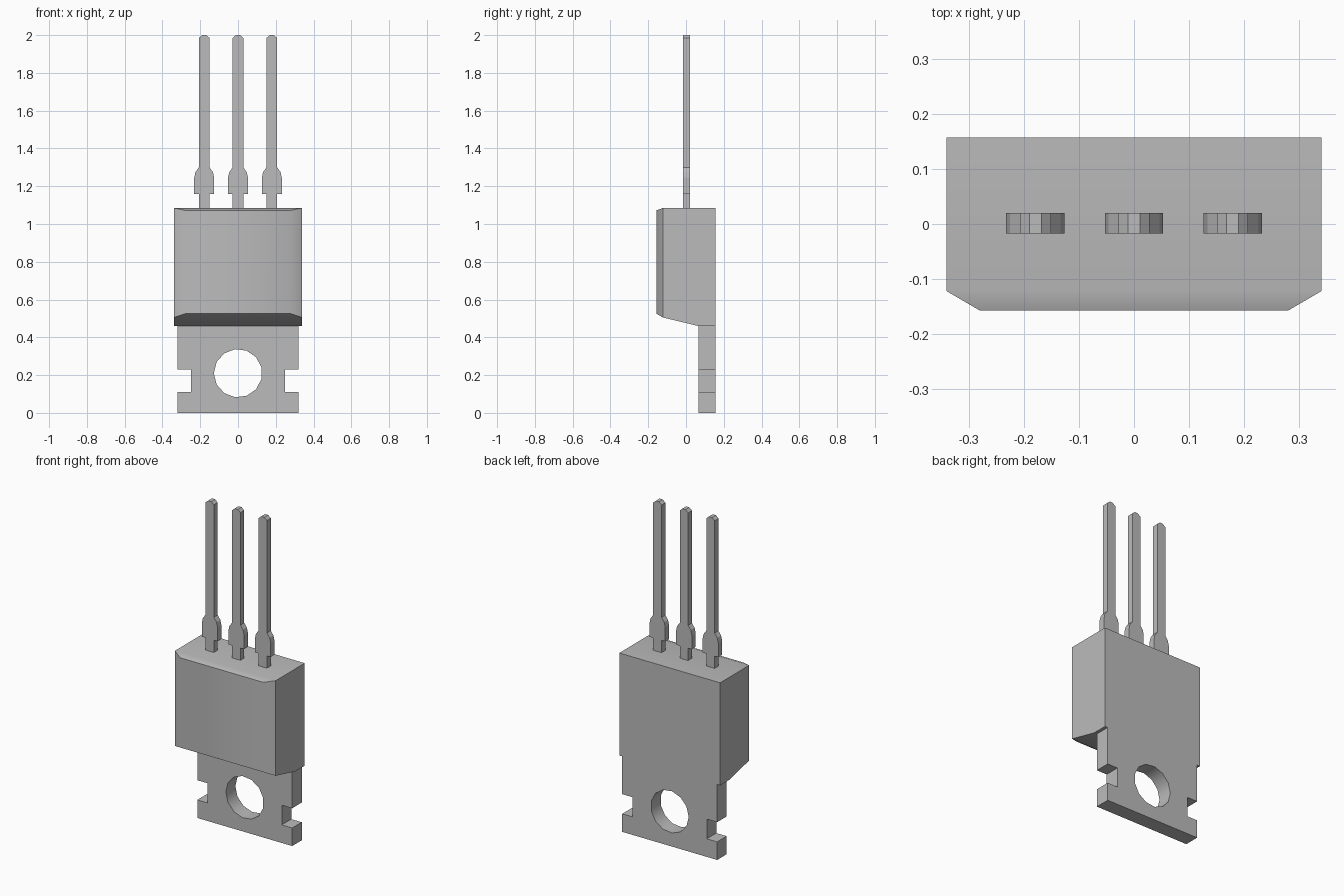
import bpy, bmesh, math

cube = bpy.data.objects.get("Cube")
if cube:
    bpy.data.objects.remove(cube, do_unlink=True)

grey = bpy.data.materials.new("plain grey")
grey.use_nodes = True
colour = (0.5, 0.5, 0.5, 1)
grey.diffuse_color = colour
grey.node_tree.nodes["Principled BSDF"].inputs["Base Color"].default_value = colour

BACK = 0.157


def finish(bm, name, angle=None):
    bmesh.ops.recalc_face_normals(bm, faces=bm.faces)
    mesh = bpy.data.meshes.new(name)
    bm.to_mesh(mesh)
    bm.free()
    mesh.materials.append(grey)
    obj = bpy.data.objects.new(name, mesh)
    bpy.context.collection.objects.link(obj)
    if angle:
        bpy.ops.object.select_all(action='DESELECT')
        obj.select_set(True)
        bpy.context.view_layer.objects.active = obj
        bpy.ops.object.shade_smooth_by_angle(angle=math.radians(angle))
    return obj


def plate(name, loops, y0, y1, angle=None):
    """Extrude x/z outlines (first the border, then any holes) along y."""
    bm = bmesh.new()
    edges = []
    for loop in loops:
        vs = [bm.verts.new((x, y0, z)) for x, z in loop]
        edges += [bm.edges.new((a, b)) for a, b in zip(vs, vs[1:] + vs[:1])]
    bmesh.ops.triangle_fill(bm, edges=edges, use_beauty=True)
    ext = bmesh.ops.extrude_face_region(bm, geom=bm.faces[:], use_keep_orig=True)
    moved = [g for g in ext["geom"] if isinstance(g, bmesh.types.BMVert)]
    bmesh.ops.translate(bm, verts=moved, vec=(0, y1 - y0, 0))
    return finish(bm, name, angle)


def mirrored(half, cx=0):
    """Close a right-hand half outline into a symmetric one around cx."""
    return [(cx + x, z) for x, z in half] + [(cx - x, z) for x, z in reversed(half)]


# Moulded body: extruded side profile with a tapered front face
bm = bmesh.new()
profile = [(BACK, 0.46), (BACK, 1.085), (-0.122, 1.085), (-0.122, 0.505), (0.065, 0.46)]
left, right = ([bm.verts.new((s * 0.34, y, z)) for y, z in profile] for s in (1, -1))
bm.faces.new(left)
bm.faces.new(right)
for i in range(5):
    j = (i + 1) % 5
    if i != 2:
        bm.faces.new((left[i], left[j], right[j], right[i]))
rim = [left[2], left[3], right[3], right[2]]
front = [bm.verts.new((x, -BACK, z))
         for x, z in ((0.28, 1.072), (0.28, 0.525), (-0.28, 0.525), (-0.28, 1.072))]
bm.faces.new(front)
for i in range(4):
    j = (i + 1) % 4
    bm.faces.new((rim[i], rim[j], front[j], front[i]))
finish(bm, "body", 35)

# Mounting tab with side notches and a screw hole
tab = mirrored([(0.32, 0), (0.32, 0.11), (0.25, 0.11), (0.25, 0.23), (0.32, 0.23), (0.32, 0.46)])
SIDES = 13
hole = [(-0.128 * math.cos(math.tau * i / SIDES), 0.21 + 0.128 * math.sin(math.tau * i / SIDES))
        for i in range(SIDES)]
plate("mounting_tab", [tab, hole], 0.065, BACK, 30)

# Three leads with wide shoulders and chamfered tips
lead = [(0.028, 1.08), (0.028, 1.16), (0.053, 1.16), (0.053, 1.245), (0.046, 1.275),
        (0.028, 1.3), (0.028, 1.985), (0.011, 2)]
for side, cx in (("right", -0.179), ("middle", 0), ("left", 0.179)):
    plate(side + "_lead", [mirrored(lead, cx)], -0.017, 0.02)
